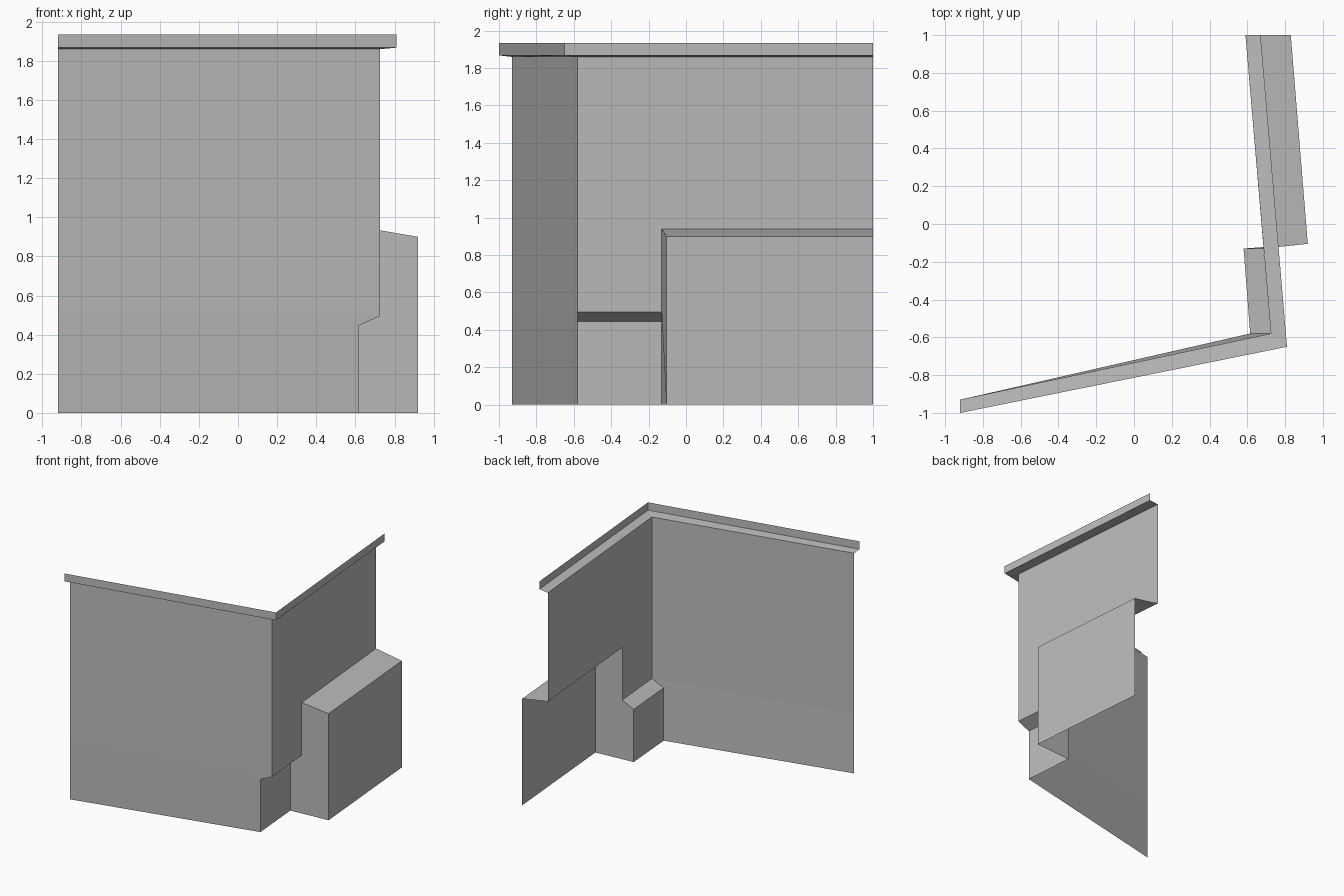
import bpy

if "Cube" in bpy.data.objects:
    bpy.data.objects.remove(bpy.data.objects["Cube"])

# One flat grey for every sheet surface
grey = bpy.data.materials.new("plain_grey")
grey.diffuse_color = (0.5, 0.5, 0.5, 1)
grey.use_nodes = True
grey.node_tree.nodes["Principled BSDF"].inputs["Base Color"].default_value = grey.diffuse_color


def sheet(name, verts, faces):
    """Make an open, flat-shaded surface."""
    mesh = bpy.data.meshes.new(name)
    mesh.from_pydata(verts, [], faces)
    mesh.materials.append(grey)
    mesh.update()
    obj = bpy.data.objects.new(name, mesh)
    bpy.context.collection.objects.link(obj)
    return obj


def at(p, z):
    """Lift a plan point to a height."""
    return (p[0], p[1], z)


# Plan points
LEFT, CORNER, BACK = (-0.92, -0.93), (0.725, -0.58), (0.59, 1.0)
MID = (0.686, -0.13)                          # side wall where the bay starts
FOOT_A, FOOT_B = (0.615, -0.58), (0.58, -0.13)  # recessed base
BAY_A, BAY_B = (0.92, -0.105), (0.83, 1.0)    # projecting bay
RIM = [(-0.92, -1.0), (0.81, -0.65), (0.67, 1.0)]

# Heights
Z_FOOT, Z_SILL = 0.445, 0.495
Z_BAY, Z_BAY_TOP = 0.90, 0.94
Z_WALL, Z_RIM, Z_TOP = 1.859, 1.867, 1.933

# Front wall, its lower right edge stepping in to the recessed base
sheet("front_wall",
      [at(LEFT, 0), at(FOOT_A, 0), at(FOOT_A, Z_FOOT), at(CORNER, Z_SILL),
       at(CORNER, Z_WALL), at(LEFT, Z_WALL), at(LEFT, Z_SILL)],
      [(0, 1, 2, 3, 6), (6, 3, 4, 5)])

# Upper side wall, reaching lower in front of the bay
sheet("side_wall",
      [at(CORNER, Z_SILL), at(MID, Z_SILL), at(MID, Z_BAY_TOP),
       at(BACK, Z_BAY_TOP), at(BACK, Z_WALL), at(MID, Z_WALL),
       at(CORNER, Z_WALL)],
      [(0, 1, 2, 5, 6), (2, 3, 4, 5)])

# Recessed base and the sloped ledge above it
sheet("recessed_base",
      [at(FOOT_A, 0), at(FOOT_B, 0), at(FOOT_B, Z_FOOT), at(FOOT_A, Z_FOOT),
       at(MID, Z_SILL), at(CORNER, Z_SILL)],
      [(0, 1, 2, 3), (3, 2, 4, 5)])

# Bay: front end, outer side and sloped top
sheet("side_bay",
      [at(FOOT_B, 0), at(BAY_A, 0), at(BAY_A, Z_BAY), at(MID, Z_BAY),
       at(MID, Z_SILL), at(FOOT_B, Z_FOOT), at(MID, Z_BAY_TOP),
       at(BAY_B, 0), at(BAY_B, Z_BAY), at(BACK, Z_BAY_TOP)],
      [(0, 1, 2, 3, 4, 5), (3, 2, 6), (1, 7, 8, 2), (2, 8, 9, 6)])

# Cap along the wall tops: soffit and upright rim
verts = []
for wall, rim in zip((LEFT, CORNER, BACK), RIM):
    verts += [at(wall, Z_WALL), at(rim, Z_RIM), at(rim, Z_TOP)]
faces = []
for i in (0, 3):
    faces += [(i, i + 3, i + 4, i + 1), (i + 1, i + 4, i + 5, i + 2)]
sheet("wall_cap", verts, faces)
